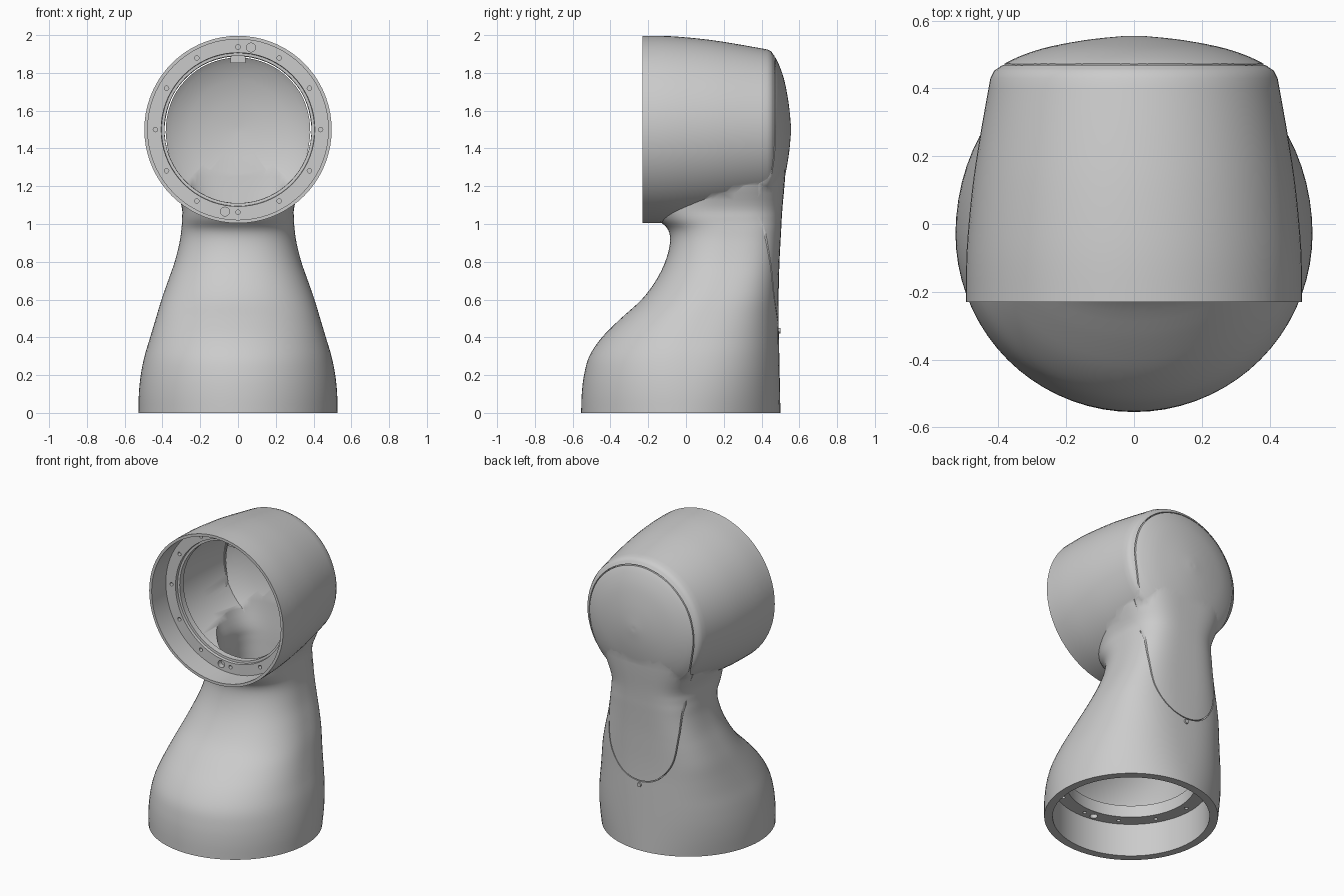
import bpy, bmesh, math
from mathutils import Vector, Matrix

if "Cube" in bpy.data.objects:
    bpy.data.objects.remove(bpy.data.objects["Cube"])

N = 72
AXIS_Z = 1.5      # height of the horizontal head axis
BASE_Y = -0.0275  # centre of the round base


def make(name, bm):
    bmesh.ops.recalc_face_normals(bm, faces=bm.faces)
    me = bpy.data.meshes.new(name)
    bm.to_mesh(me)
    bm.free()
    ob = bpy.data.objects.new(name, me)
    bpy.context.collection.objects.link(ob)
    return ob


def spline(pts, steps, closed=False):
    """Catmull-Rom through points of any dimension."""
    n, out = len(pts), []
    get = (lambda i: pts[i % n]) if closed else (lambda i: pts[max(0, min(n - 1, i))])
    for i in range(n if closed else n - 1):
        for s in range(steps):
            t = s / steps
            out.append([0.5 * (2 * b + (c - a) * t + (2 * a - 5 * b + 4 * c - d) * t * t
                               + (3 * b - a - 3 * c + d) * t ** 3)
                        for a, b, c, d in zip(get(i - 1), get(i), get(i + 1), get(i + 2))])
    return out if closed else out + [list(pts[-1])]


def loft(name, rings):
    bm = bmesh.new()
    vr = [[bm.verts.new(p) for p in r] for r in rings]
    for a, b in zip(vr, vr[1:]):
        for i in range(len(a)):
            j = (i + 1) % len(a)
            bm.faces.new((a[i], a[j], b[j], b[i]))
    bm.faces.new(vr[0])
    bm.faces.new(vr[-1])
    return make(name, bm)


def section(z, hw, yf, yb):
    """Round at the base, squarer at the back higher up."""
    t = min(z / 0.8, 1)
    cy, hy, ring = (yf + yb) / 2, (yb - yf) / 2, []
    for i in range(N):
        a = 2 * math.pi * i / N
        c, s = math.cos(a), math.sin(a)
        e = 2 / (2 + (1.2 if s > 0 else 0.2) * t)
        ring.append((math.copysign(abs(c) ** e, c) * hw,
                     cy + math.copysign(abs(s) ** e, s) * hy, z))
    return ring


def head_ring(y, r):
    return [(r * math.cos(2 * math.pi * i / N), y, AXIS_Z + r * math.sin(2 * math.pi * i / N))
            for i in range(N)]


def base_ring(z, r):
    return [(r * math.cos(2 * math.pi * i / N), BASE_Y + r * math.sin(2 * math.pi * i / N), z)
            for i in range(N)]


def boolean(ob, other, op):
    m = ob.modifiers.new(op, 'BOOLEAN')
    m.operation, m.object, m.solver = op, other, 'EXACT'
    bpy.context.view_layer.objects.active = ob
    bpy.ops.object.modifier_apply(modifier=m.name)
    bpy.data.objects.remove(other)


# column: z, half width, front y, back y
rows = [(0, .527, -.555, .50), (.1, .525, -.552, .498), (.2, .515, -.54, .496),
        (.3, .495, -.512, .494), (.4, .465, -.445, .492), (.5, .435, -.345, .49),
        (.6, .405, -.235, .49), (.7, .37, -.16, .492), (.8, .335, -.11, .495),
        (.9, .31, -.085, .50), (.97, .30, -.095, .504), (1.03, .296, -.15, .507),
        (1.1, .30, -.17, .512), (1.25, .35, -.10, .525), (1.5, .40, 0, .54)]
col = spline(rows, 4)
body = loft("arm_link_body", [section(*r) for r in col])

# head: tapered tube with domed back
tube = spline([(-.23, .496), (-.08, .494), (.1, .478), (.25, .456), (.43, .424)], 4)
dome = spline([(.452, .413), (.485, .36), (.518, .27), (.542, .15), (.554, .04), (.555, .006)], 4)
boolean(body, loft("head", [head_ring(*p) for p in tube + dome]), 'UNION')

# inner hollows of the column, base socket and head socket
W = .045
boolean(body, loft("column_hollow", [section(z, h - W, max(f + W, 0.0 if z > .85 else -1), b - W)
                                     for z, h, f, b in col if z > .275]), 'DIFFERENCE')
boolean(body, loft("base_hollow", [base_ring(z, r) for z, r in
        [(-.05, .476), (.22, .476), (.221, .39), (.32, .389)]]), 'DIFFERENCE')
boolean(body, loft("head_hollow", [head_ring(y, r) for y, r in
        [(-.28, .478), (-.08, .478), (-.079, .407), (-.06, .405), (-.059, .39), (-.02, .389),
         (-.019, .44), (.2, .425), (.41, .392), (.44, .35), (.475, .26), (.5, .15), (.512, .02)]]),
        'DIFFERENCE')


# screw and pin holes in both mounting rings
def hole_cutter(name, place):
    bm = bmesh.new()
    spots = [(.437, math.pi * k / 6, .012) for k in range(12)]
    spots += [(.44, math.radians(81), .024), (.44, math.radians(261), .024)]
    for r, a, rad in spots:
        local = Matrix.Translation((r * math.cos(a), r * math.sin(a), 0))
        bmesh.ops.create_cone(bm, cap_ends=True, segments=12, radius1=rad, radius2=rad,
                              depth=.06, matrix=place @ local)
    return make(name, bm)


boolean(body, hole_cutter("head_holes", Matrix.Translation((0, -.075, AXIS_Z))
                          @ Matrix.Rotation(math.pi / 2, 4, 'X')), 'DIFFERENCE')
boolean(body, hole_cutter("base_holes", Matrix.Translation((0, BASE_Y, .215))), 'DIFFERENCE')

# keyhole-shaped seam around the back cover
half = [(0, 1.885), (.19, 1.835), (.33, 1.70), (.385, 1.52), (.36, 1.33), (.30, 1.15),
        (.268, .98), (.258, .8), (.225, .62), (.13, .5), (0, .46)]
loop = [Vector(p) for p in spline(half + [(-x, z) for x, z in half[-2:0:-1]], 5, True)]
bm = bmesh.new()
quads = []
for i, p in enumerate(loop):
    d = (loop[(i + 1) % len(loop)] - loop[i - 1]).normalized()
    n = Vector((-d.y, d.x)) * .003
    quads.append([bm.verts.new((q.x, y, q.y)) for q, y in
                  ((p + n, .385), (p - n, .385), (p - n, .62), (p + n, .62))])
for i, a in enumerate(quads):
    b = quads[(i + 1) % len(quads)]
    for k in range(4):
        bm.faces.new((a[k], a[(k + 1) % 4], b[(k + 1) % 4], b[k]))
boolean(body, make("seam_cutter", bm), 'DIFFERENCE')

# cover screw below the seam
bm = bmesh.new()
bmesh.ops.create_cone(bm, cap_ends=True, segments=20, radius1=.017, radius2=.014, depth=.03,
                      matrix=Matrix.Translation((0, .485, .435)) @ Matrix.Rotation(-math.pi / 2, 4, 'X'))
screw = make("cover_screw", bm)

# locating key at the top of the head opening
bm = bmesh.new()
bmesh.ops.create_cube(bm, size=1, matrix=Matrix.Translation((0, -.02, 1.875))
                      @ Matrix.Diagonal((.08, .06, .045, 1)))
key = make("locating_key", bm)

# smooth shading with crisp edges
bpy.ops.object.select_all(action='DESELECT')
for ob in (body, screw):
    ob.select_set(True)
bpy.context.view_layer.objects.active = body
bpy.ops.object.shade_smooth_by_angle(angle=math.radians(35))
